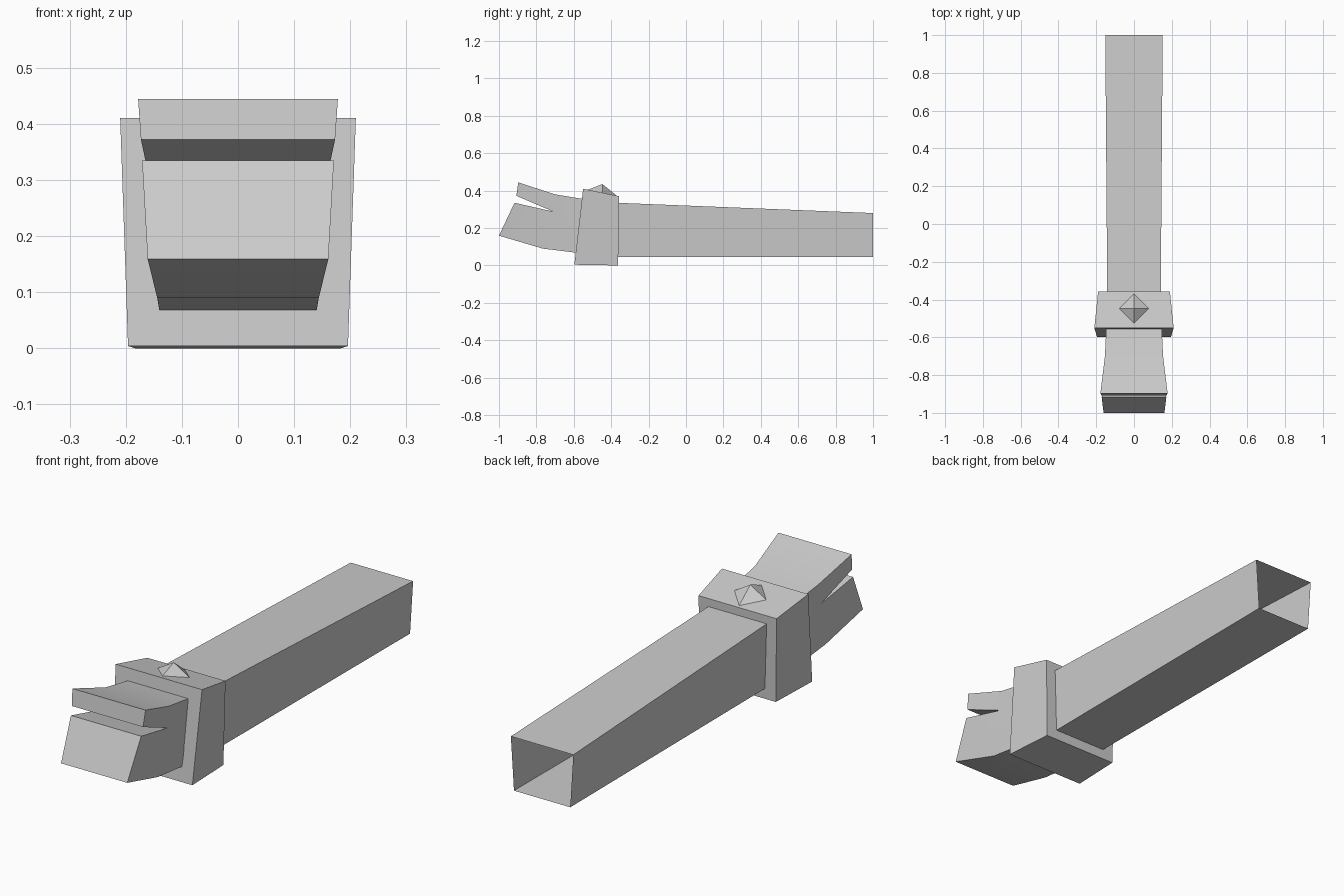
import bpy
import bmesh
import math

if "Cube" in bpy.data.objects:
    bpy.data.objects.remove(bpy.data.objects["Cube"], do_unlink=True)

grey = bpy.data.materials.new("plain grey")
grey.use_nodes = True
grey.diffuse_color = (0.6, 0.6, 0.6, 1)
grey.node_tree.nodes["Principled BSDF"].inputs["Base Color"].default_value = grey.diffuse_color


def finish(name, bm):
    bmesh.ops.recalc_face_normals(bm, faces=bm.faces)
    mesh = bpy.data.meshes.new(name)
    bm.to_mesh(mesh)
    bm.free()
    mesh.materials.append(grey)
    obj = bpy.data.objects.new(name, mesh)
    bpy.context.collection.objects.link(obj)
    return obj


def mirrored_solid(name, outline, panels=None, open_edges=()):
    """Span a side outline of (half width, y, z) points across x = 0."""
    bm = bmesh.new()
    count = len(outline)
    left = [bm.verts.new((w, y, z)) for w, y, z in outline]
    right = [bm.verts.new((-w, y, z)) for w, y, z in outline]
    for panel in panels or [range(count)]:
        for side in (left, right):
            bm.faces.new([side[i] for i in panel])
    for i in range(count):
        if i not in open_edges:
            j = (i + 1) % count
            bm.faces.new((left[i], left[j], right[j], right[i]))
    return finish(name, bm)


# Long tapering shaft, hollow and open at the back
mirrored_solid("shaft", [
    (0.141, -0.45, 0.338), (0.152, 1.0, 0.28),
    (0.137, 1.0, 0.045), (0.130, -0.45, 0.045)], open_edges=(1,))

# Thick flared collar
mirrored_solid("collar", [
    (0.21, -0.55, 0.41), (0.19, -0.358, 0.37),
    (0.183, -0.363, 0.0), (0.196, -0.597, 0.004)])

# Forked head: upper jaw, lower jaw and the neck behind the notch
head = mirrored_solid("forked_head", [
    (0.146, -0.53, 0.352), (0.154, -0.70, 0.38), (0.178, -0.897, 0.444),
    (0.173, -0.907, 0.372), (0.155, -0.71, 0.288), (0.171, -0.917, 0.335),
    (0.161, -1.0, 0.159), (0.144, -0.765, 0.09), (0.139, -0.53, 0.061)],
    panels=[(1, 2, 3, 4), (4, 5, 6, 7), (0, 1, 4, 7, 8)])
bpy.context.view_layer.objects.active = head
head.select_set(True)
bpy.ops.object.shade_smooth_by_angle(angle=math.radians(30))

# Small pyramid stud, its base following the sloped collar top
bm = bmesh.new()
bmesh.ops.create_cone(bm, cap_ends=True, segments=4, radius1=0.08, radius2=0, depth=0.048)
bmesh.ops.remove_doubles(bm, verts=bm.verts, dist=0.001)
for v in bm.verts:
    v.co.z += 0.411 - 0.208 * v.co.y
    v.co.y -= 0.447
finish("pyramid_stud", bm)
